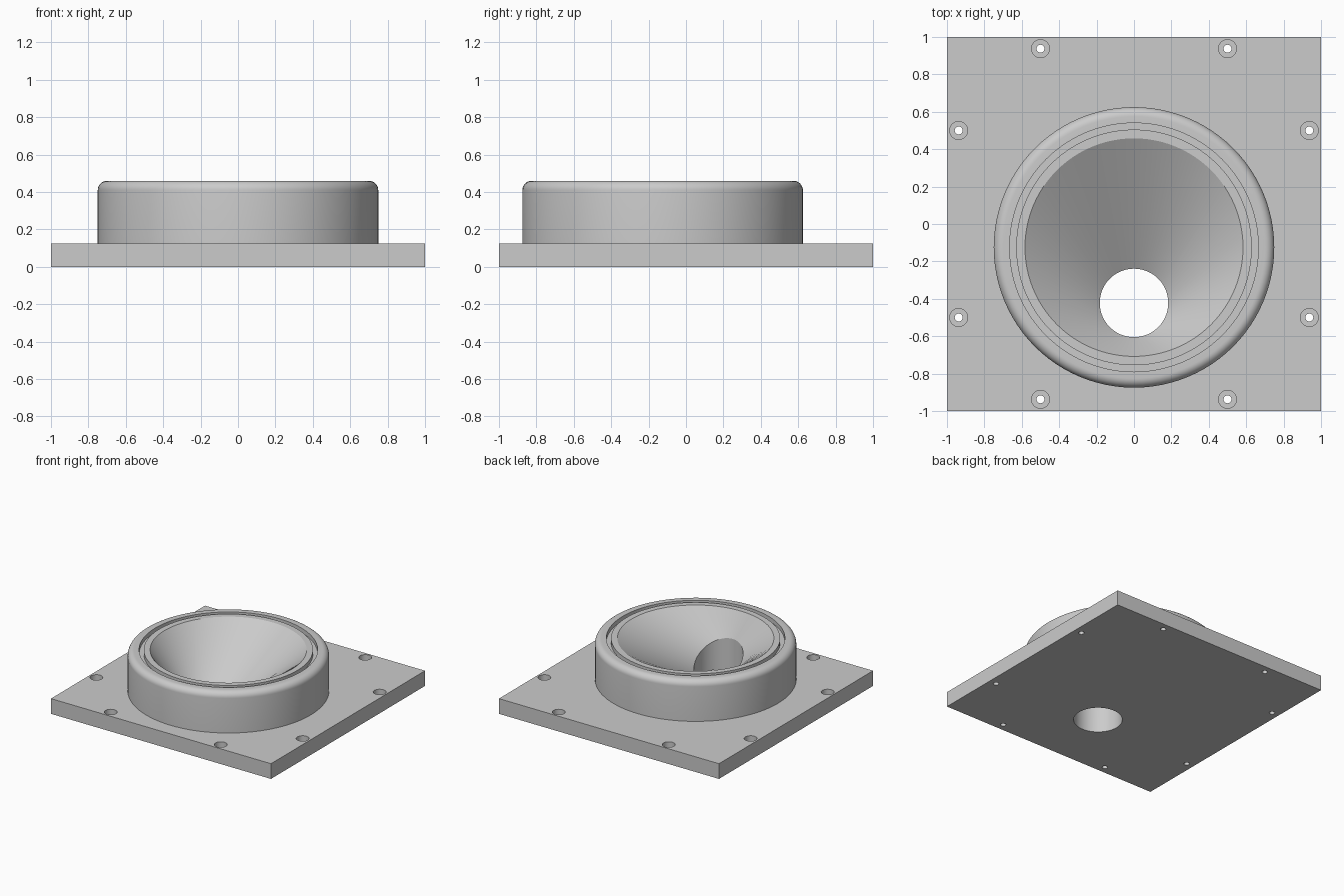
import bpy, bmesh, math

if "Cube" in bpy.data.objects:
    bpy.data.objects.remove(bpy.data.objects["Cube"])

SEG = 96
CY = -0.125                 # collar centre
HOLE_Y, HOLE_R = -0.422, 0.183
PLATE_T, TOP = 0.125, 0.46

grey = bpy.data.materials.new("warm_free_grey")
grey.name = "plain_grey"
grey.diffuse_color = (0.6, 0.6, 0.6, 1)
grey.use_nodes = True
grey.node_tree.nodes["Principled BSDF"].inputs["Base Color"].default_value = grey.diffuse_color


def circle(r, cx, cy, z, n=SEG):
    """Ring of points; z is a number or a function of y."""
    pts = []
    for i in range(n):
        a = 2 * math.pi * i / n
        x, y = cx + r * math.cos(a), cy + r * math.sin(a)
        pts.append((x, y, z(y) if callable(z) else z))
    return pts


def loft(name, rings):
    """Closed solid skinned through rings listed from bottom to top."""
    bm = bmesh.new()
    vs = [[bm.verts.new(p) for p in ring] for ring in rings]
    n = len(vs[0])
    for a, b in zip(vs, vs[1:]):
        for i in range(n):
            j = (i + 1) % n
            bm.faces.new((a[i], a[j], b[j], b[i]))
    bm.faces.new(vs[0][::-1])
    bm.faces.new(vs[-1])
    bmesh.ops.recalc_face_normals(bm, faces=bm.faces)
    me = bpy.data.meshes.new(name)
    bm.to_mesh(me)
    bm.free()
    ob = bpy.data.objects.new(name, me)
    bpy.context.collection.objects.link(ob)
    me.materials.append(grey)
    return ob


def combine(target, tool, op):
    """Apply a boolean and discard the tool."""
    bpy.context.view_layer.objects.active = target
    m = target.modifiers.new(op, 'BOOLEAN')
    m.operation, m.solver, m.object = op, 'EXACT', tool
    bpy.ops.object.modifier_apply(modifier=m.name)
    bpy.data.objects.remove(tool)


# Square mounting plate
square = [(-1, -1), (1, -1), (1, 1), (-1, 1)]
body = loft("flanged_funnel", [[(x, y, z) for x, y in square] for z in (0, PLATE_T)])

# Round collar with filleted top edge and a shallow groove in its rim
profile = [(0.75, 0.05)]
for k in range(9):
    a = math.pi / 2 * k / 8
    profile.append((0.70 + 0.05 * math.cos(a), TOP - 0.05 + 0.05 * math.sin(a)))
profile += [(0.665, TOP), (0.665, TOP - 0.035), (0.63, TOP - 0.035), (0.63, TOP)]
collar = loft("collar", [circle(r, 0, CY, z) for r, z in profile])
combine(body, collar, 'UNION')

# Offset funnel running down to a slanted mouth and a straight drain hole
funnel = loft("funnel_cutter", [
    circle(HOLE_R, 0, HOLE_Y, -0.1),
    circle(HOLE_R, 0, HOLE_Y, lambda y: 0.05 + 0.6 * (-0.239 - y)),
    circle(0.583, 0, CY, TOP),
    circle(0.583, 0, CY, TOP + 0.2)])
combine(body, funnel, 'DIFFERENCE')

# Eight counterbored screw holes
for u in (-0.5, 0.5):
    for v in (-0.9375, 0.9375):
        for x, y in ((u, v), (v, u)):
            bore = loft("screw_cutter", [
                circle(0.021, x, y, -0.05, 32), circle(0.021, x, y, 0.065, 32),
                circle(0.048, x, y, 0.065, 32), circle(0.048, x, y, 0.2, 32)])
            combine(body, bore, 'DIFFERENCE')

# Smooth round walls, crisp edges
bpy.ops.object.select_all(action='DESELECT')
body.select_set(True)
bpy.context.view_layer.objects.active = body
bpy.ops.object.shade_smooth_by_angle(angle=math.radians(28))
